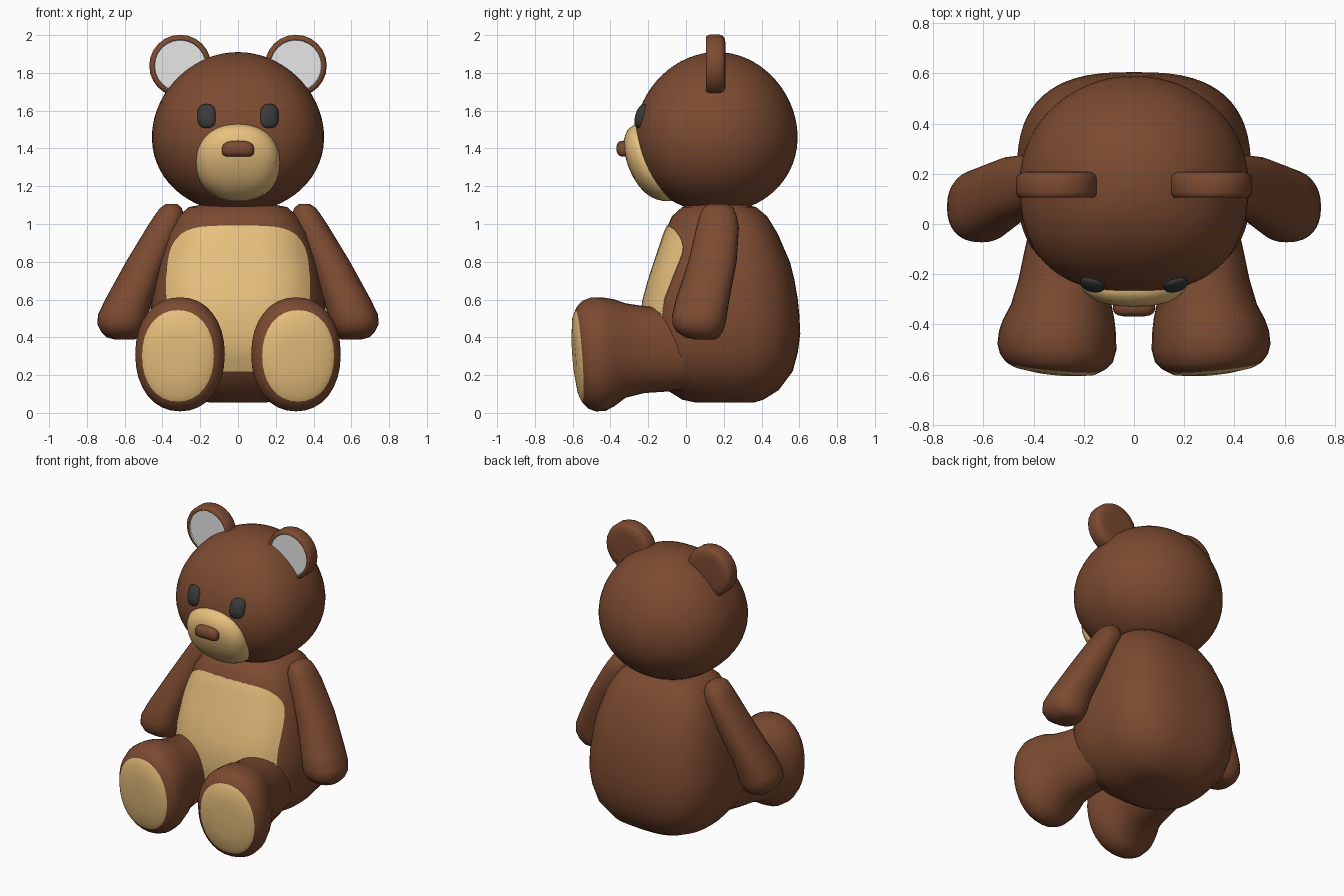
import bpy, bmesh, math
from mathutils import Vector
from mathutils.bvhtree import BVHTree

if "Cube" in bpy.data.objects:
    bpy.data.objects.remove(bpy.data.objects["Cube"])


def material(name, rgb):
    m = bpy.data.materials.new(name)
    m.diffuse_color = (*rgb, 1)
    m.use_nodes = True
    m.node_tree.nodes["Principled BSDF"].inputs["Base Color"].default_value = m.diffuse_color
    return m


BROWN = material("brown fur", (0.20, 0.069, 0.030))
TAN = material("tan fur", (0.80, 0.525, 0.205))
WHITE = material("ear white", (0.8, 0.8, 0.8))
DARK = material("eye grey", (0.042, 0.042, 0.042))


def finish(name, bm, mats, angle=40):
    bmesh.ops.recalc_face_normals(bm, faces=bm.faces)
    me = bpy.data.meshes.new(name)
    bm.to_mesh(me)
    bm.free()
    for m in mats:
        me.materials.append(m)
    ob = bpy.data.objects.new(name, me)
    bpy.context.collection.objects.link(ob)
    bpy.ops.object.select_all(action='DESELECT')
    ob.select_set(True)
    bpy.context.view_layer.objects.active = ob
    bpy.ops.object.shade_smooth_by_angle(angle=math.radians(angle))
    return ob


def super_xy(t, n):
    c, s = math.cos(t), math.sin(t)
    return (math.copysign(abs(c) ** (2 / n), c), math.copysign(abs(s) ** (2 / n), s))


def skin(bm, rings, first_cap=True, second_from=None):
    """Join rings of vertices; faces from ring number second_from on get material 1."""
    for k, (a, b) in enumerate(zip(rings, rings[1:])):
        for i in range(len(a)):
            j = (i + 1) % len(a)
            f = bm.faces.new((a[i], a[j], b[j], b[i]))
            f.material_index = int(second_from is not None and k >= second_from)
    if first_cap:
        bm.faces.new(rings[0])
    f = bm.faces.new(rings[-1])
    f.material_index = int(second_from is not None)


def loft(name, sections, axis, mats, n=2.0, seg=32, second_from=None, shape=None, angle=40):
    """Sections are (position on axis, centre u, centre v, radius u, radius v)."""
    bm = bmesh.new()
    rings = []
    for p, cu, cv, ru, rv in sections:
        ring = []
        for i in range(seg):
            a, b = super_xy(2 * math.pi * i / seg, n)
            u, v = cu + ru * a, cv + rv * b
            co = Vector((u, v, p)) if axis == 'z' else Vector((u, p, v))
            ring.append(bm.verts.new(shape(co) if shape else co))
        rings.append(ring)
    skin(bm, rings, True, second_from)
    return finish(name, bm, mats, angle)


def plate(name, target, centre, half, n, mat, bulge=0.0, power=4, lift=0.006, rows=10, seg=48):
    """Superellipse patch dropped onto the front of the target, optionally domed."""
    me = target.data
    tree = BVHTree.FromPolygons([v.co for v in me.vertices], [p.vertices[:] for p in me.polygons])
    bm = bmesh.new()
    rings = []
    radii = [(k + 0.3) / (rows + 0.3) for k in range(rows + 1)]
    for r, d in [(r, lift + bulge * (1 - r ** power)) for r in radii] + [(1.0, -0.01)]:
        ring = []
        for i in range(seg):
            a, b = super_xy(2 * math.pi * i / seg, n)
            start = Vector((centre[0] + half[0] * r * a, -3, centre[1] + half[1] * r * b))
            hit, normal, _, _ = tree.ray_cast(start, Vector((0, 1, 0)))
            if normal.y > 0:
                normal = -normal
            ring.append(bm.verts.new(hit + normal * d))
        rings.append(ring)
    skin(bm, rings[::-1], False)
    return finish(name, bm, [mat], 60)


# Body: stacked rings (height, half width, front, back)
profile = [(0.055, .15, .05, .36), (0.07, .23, -.02, .41), (0.12, .33, -.10, .49),
           (0.22, .415, -.19, .565), (0.32, .452, -.228, .592), (0.42, .467, -.24, .605),
           (0.52, .467, -.237, .60), (0.6, .458, -.225, .592), (0.7, .443, -.198, .575),
           (0.8, .42, -.165, .55), (0.95, .37, -.115, .485), (1.04, .315, -.075, .43),
           (1.09, .26, -.02, .37), (1.11, .15, .06, .28)]
body = loft("body", [(z, 0, (f + b) / 2, w, (b - f) / 2) for z, w, f, b in profile],
            'z', [BROWN], n=2.75, seg=64, angle=60)
plate("belly_patch", body, (0, 0.605), (0.378, 0.385), 4, TAN, lift=0.005)

# Head: ball, slightly wider at the cheeks and flatter across the face
bm = bmesh.new()
bmesh.ops.create_uvsphere(bm, u_segments=64, v_segments=32, radius=1)
for v in bm.verts:
    x, y, z = v.co
    depth = 0.425
    if y < 0:
        h, e = math.hypot(x, y), 2.5
        y = -max(0, h ** e - abs(x) ** e) ** (1 / e)
        depth = 0.435
    k = 1 - 0.06 * z
    v.co = (0.455 * x * k, 0.165 + depth * y * k, 1.485 + 0.425 * z)
head = finish("head", bm, [BROWN])

# Muzzle and nose
plate("muzzle", head, (0, 1.326), (0.22, 0.202), 2.2, TAN, bulge=0.058, power=5, lift=0.004)
loft("nose", [(-.29, 0, 1.395, .08, .042), (-.335, 0, 1.395, .085, .046),
              (-.352, 0, 1.395, .08, .042), (-.363, 0, 1.395, .066, .031),
              (-.368, 0, 1.395, .04, .015)],
     'y', [BROWN], n=2.6, seg=24, angle=60,
     shape=lambda c: c + Vector((0, 0, 0.008 - 2.2 * c.x ** 2 if c.z < 1.395 else 0)))

for s, side in ((1, "left"), (-1, "right")):
    plate("eye_" + side, head, (s * 0.165, 1.57), (0.047, 0.062), 2.8, DARK,
          bulge=0.018, power=3, lift=0.008, rows=6, seg=24)

    # Ear: thick disc with a shallow pale inside
    loft("ear_" + side, [(y, s * 0.306, 1.838, r, r) for y, r in
                         ((.21, .10), (.207, .14), (.195, .158), (.18, .164), (.125, .164),
                          (.11, .158), (.105, .15), (.105, .138), (.113, .135), (.113, .05))],
         'y', [BROWN, WHITE], seg=24, second_from=7)

    # Arm: slanting down and out to a blunt paw
    loft("arm_" + side, [(z, s * x, y, rx, ry) for z, x, y, rx, ry in
                         ((1.105, .352, .17, .03, .05), (1.085, .355, .17, .058, .08),
                          (1.04, .365, .17, .08, .10), (.98, .392, .167, .092, .113),
                          (.8, .485, .14, .108, .128), (.6, .578, .088, .125, .142),
                          (.52, .608, .072, .133, .145), (.47, .615, .068, .13, .14),
                          (.43, .615, .072, .11, .122), (.40, .61, .085, .085, .09),
                          (.388, .60, .10, .05, .05))],
         'z', [BROWN], n=2.3, angle=70)

    # Leg: stub, ankle, big foot with a tilted tan sole
    def tilt(c):
        k = max(0, min(1, (-0.4 - c.y) / 0.18))
        return c + Vector((0, k * (0.075 * (0.33 - c.z) + 0.10 * (abs(c.x) - 0.31)), 0))

    loft("leg_" + side, [(y, s * x, z, rx, rz) for y, x, z, rx, rz in
                         ((.1, .24, .33, .15, .19), (-.1, .26, .335, .175, .222),
                          (-.22, .275, .335, .185, .23), (-.32, .29, .33, .20, .25),
                          (-.38, .30, .318, .222, .283), (-.43, .305, .31, .233, .30),
                          (-.49, .307, .31, .237, .302), (-.535, .309, .308, .225, .285),
                          (-.56, .314, .305, .204, .26), (-.57, .318, .302, .19, .242),
                          (-.584, .318, .302, .165, .21), (-.596, .318, .302, .09, .12))],
         'y', [BROWN, TAN], n=2.15, second_from=9, shape=tilt, angle=60)
